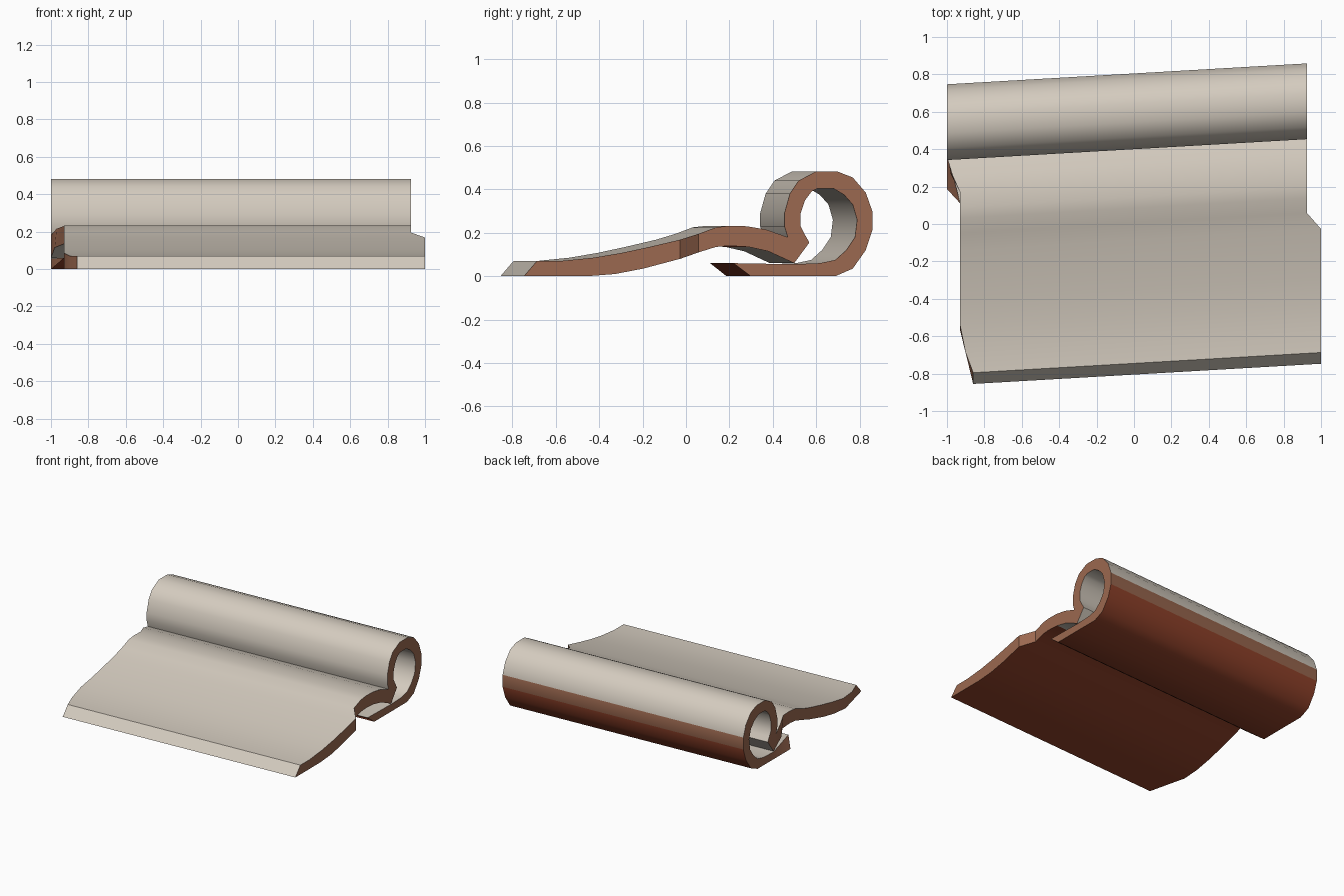
import bpy, bmesh, math

cube = bpy.data.objects.get("Cube")
if cube:
    bpy.data.objects.remove(cube, do_unlink=True)


def material(name, rgb):
    mat = bpy.data.materials.new(name)
    mat.use_nodes = True
    mat.diffuse_color = (*rgb, 1)
    mat.node_tree.nodes["Principled BSDF"].inputs["Base Color"].default_value = (*rgb, 1)
    return mat


GLAZE, CLAY, UNDERSIDE = range(3)
materials = [material("pale stone glaze", (0.66, 0.60, 0.52)),
             material("clay brown", (0.33, 0.14, 0.08)),
             material("red brown underside", (0.29, 0.056, 0.024))]

# Cross-section as a thick strip: outer y, z and inner y, z
plate = [(-.69, .07, -.75, 0), (-.58, .07, -.58, 0), (-.43, .085, -.46, 0),
         (-.3, .107, -.33, .01), (-.17, .135, -.2, .035), (-.03, .168, -.03, .08),
         (.06, .195, .06, .11), (.14, .225, .14, .135), (.2, .232, .2, .14),
         (.28, .23, .29, .135), (.37, .215, .38, .115)]
hook = [(.47, .18, .5, .06), (.47, .18, .57, .155), (.47, .18, .55, .19)]
roll = [(.455, .23, .53, .23), (.455, .29, .53, .29), (.48, .38, .55, .35),
        (.52, .44, .58, .39), (.6, .482, .61, .405), (.7, .482, .68, .405),
        (.77, .455, .73, .375), (.83, .385, .77, .33), (.86, .3, .79, .26),
        (.86, .21, .78, .18), (.83, .12, .74, .12), (.77, .035, .69, .075)]
lip = [(.69, 0, .62, .06), (.5, 0, .5, .055), (.3, 0, .22, .06)]
section = plate + hook + roll + lip
band = len(plate + hook + roll) - 4   # first strip of the clay band
last = len(section) - 1


def ramp(v, a, b, start, end):
    t = min(1, max(0, (v - a) / (b - a)))
    return start + (end - start) * t


def ends(y, on_lip_tip):
    """Left-out and right-out x limits of the tile at section position y."""
    right = ramp(y, -.03, .06, 1, .925)
    left = ramp(y, -.69, -.5, -.86, -.93)
    if y > .2:
        left = ramp(y, .33, .4, -.93, -1)
    return (-.93 if on_lip_tip else left), right


bm = bmesh.new()


def place(x, y, z):
    # the tile is skewed slightly along its length
    return bm.verts.new((x, y + .058 * (x - .95), z))


rows = []
for i, (oy, oz, iy, iz) in enumerate(section):
    lo, ro = ends(oy, False)
    li, ri = ends(iy, i == last)
    if i > len(plate + hook):
        lo = -1
    rows.append((place(lo, oy, oz), place(ro, oy, oz),
                 place(li, iy, iz), place(ri, iy, iz)))


def face(verts, index):
    bm.faces.new(verts).material_index = index


# Skin the strip: outside, inside and both ends
for i in range(last):
    a, b = rows[i], rows[i + 1]
    outer = GLAZE if i < band else CLAY if i == band else UNDERSIDE
    inner = UNDERSIDE if i < len(plate) - 2 else GLAZE
    face((a[0], a[1], b[1], b[0]), outer)
    face((a[2], b[2], b[3], a[3]), inner)
    face((a[0], b[0], b[2], a[2]), CLAY)
    face((a[1], a[3], b[3], b[1]), CLAY)
face((rows[0][0], rows[0][2], rows[0][3], rows[0][1]), GLAZE)
face((rows[last][0], rows[last][1], rows[last][3], rows[last][2]), UNDERSIDE)

bmesh.ops.remove_doubles(bm, verts=bm.verts, dist=0.0005)
bmesh.ops.recalc_face_normals(bm, faces=bm.faces)

mesh = bpy.data.meshes.new("ridge_tile")
bm.to_mesh(mesh)
bm.free()
for mat in materials:
    mesh.materials.append(mat)
tile = bpy.data.objects.new("ridge_tile", mesh)
bpy.context.collection.objects.link(tile)

# Smooth curves, crisp edges
bpy.ops.object.select_all(action='DESELECT')
tile.select_set(True)
bpy.context.view_layer.objects.active = tile
bpy.ops.object.shade_smooth_by_angle(angle=math.radians(38))
